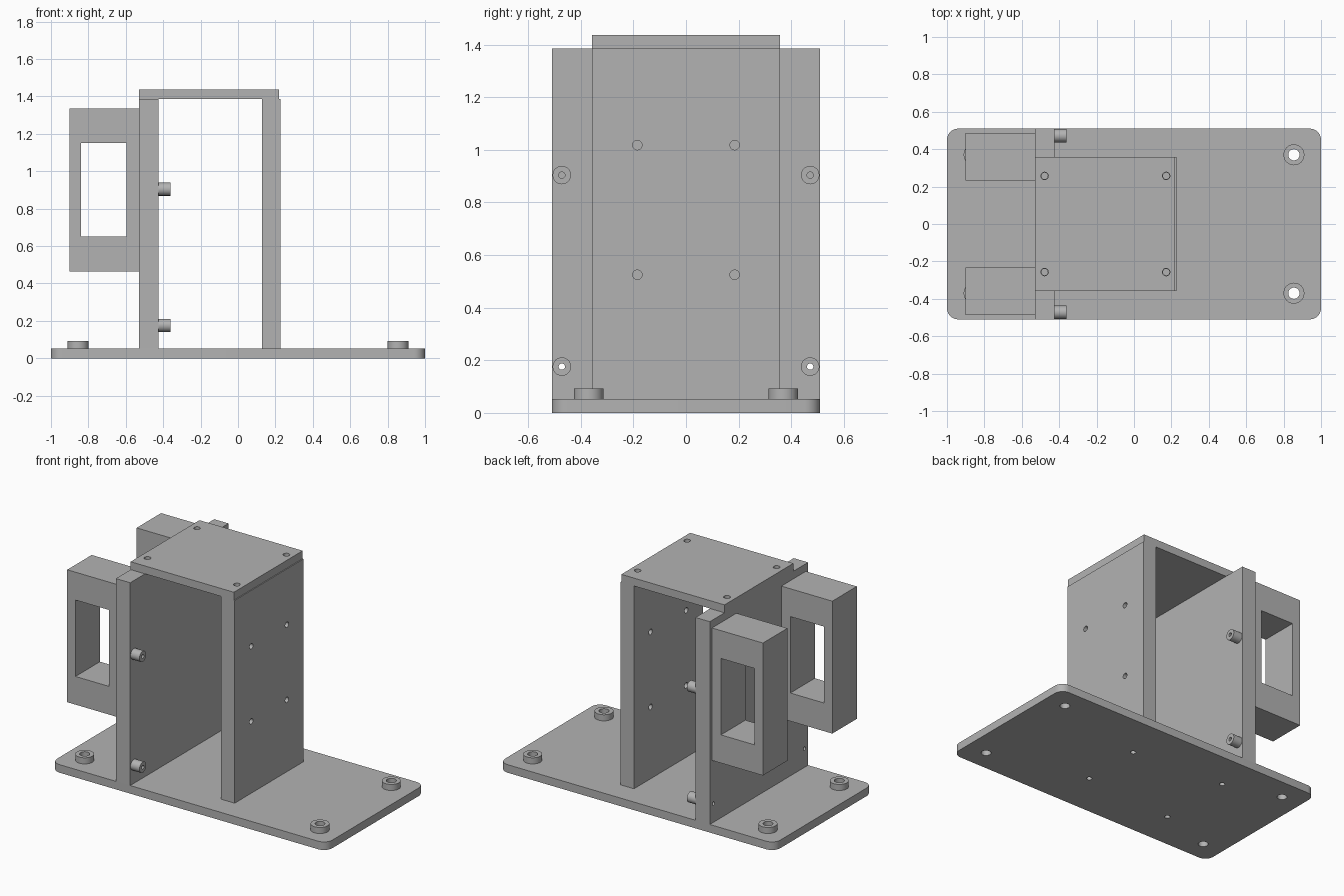
import bpy
import bmesh
import math
from mathutils import Matrix, Vector

cube = bpy.data.objects.get("Cube")
if cube:
    bpy.data.objects.remove(cube, do_unlink=True)

GREY = 0.45
grey = bpy.data.materials.new("plain grey")
grey.use_nodes = True
grey.diffuse_color = (GREY, GREY, GREY, 1)
grey.node_tree.nodes["Principled BSDF"].inputs["Base Color"].default_value = (GREY, GREY, GREY, 1)

TURN = {"x": Matrix.Rotation(math.pi / 2, 4, "Y"), "z": Matrix.Identity(4)}


def finish(bm, name):
    mesh = bpy.data.meshes.new(name)
    bm.to_mesh(mesh)
    bm.free()
    mesh.materials.append(grey)
    obj = bpy.data.objects.new(name, mesh)
    bpy.context.collection.objects.link(obj)
    return obj


def add_box(bm, lo, hi):
    lo, hi = Vector(lo), Vector(hi)
    place = Matrix.Translation((lo + hi) / 2) @ Matrix.Diagonal((*(hi - lo), 1))
    bmesh.ops.create_cube(bm, size=1, matrix=place)


def add_rod(bm, centre, radius, length, axis):
    bmesh.ops.create_cone(bm, cap_ends=True, segments=32, radius1=radius, radius2=radius,
                          depth=length, matrix=Matrix.Translation(centre) @ TURN[axis])


def box(name, lo, hi, corner=0):
    bm = bmesh.new()
    add_box(bm, lo, hi)
    if corner:
        upright = [e for e in bm.edges if abs(e.verts[0].co.z - e.verts[1].co.z) > 1e-4]
        bmesh.ops.bevel(bm, geom=upright, offset=corner, segments=8, profile=0.5, affect="EDGES")
    return finish(bm, name)


def rod(name, centre, radius, length, axis):
    bm = bmesh.new()
    add_rod(bm, centre, radius, length, axis)
    return finish(bm, name)


def cut(obj, holes=(), boxes=()):
    """Remove round holes (centre, radius, length, axis) and boxes (lo, hi)."""
    bm = bmesh.new()
    for hole in holes:
        add_rod(bm, *hole)
    for lo, hi in boxes:
        add_box(bm, lo, hi)
    cutter = finish(bm, "cutter")
    cutter.hide_render = True
    mod = obj.modifiers.new("holes", "BOOLEAN")
    mod.operation = "DIFFERENCE"
    mod.solver = "EXACT"
    mod.object = cutter
    select(obj)
    bpy.ops.object.modifier_apply(modifier=mod.name)
    bpy.data.objects.remove(cutter, do_unlink=True)


def select(obj):
    bpy.ops.object.select_all(action="DESELECT")
    obj.select_set(True)
    bpy.context.view_layer.objects.active = obj


SIDES = (-1, 1)
FLOOR, WALL_TOP, ROOF = 0.053, 1.385, 1.437
DEPTH, NARROW = 0.51, 0.357
parts = []

# Screw positions
feet = [(x * 0.855, y * 0.37) for x in SIDES for y in SIDES]
base_screws = [(x, s * y) for x, y in ((0.18, 0.206), (-0.478, 0.257)) for s in SIDES]
roof_screws = [(x, s * 0.257) for x in (-0.478, 0.172) for s in SIDES]
pegs = [(s * 0.472, z) for s in SIDES for z in (0.176, 0.904)]
panel_holes = [(s * 0.185, z) for s in SIDES for z in (0.525, 1.018)]

# Base plate with rounded corners
base = box("base_plate", (-1, -DEPTH, 0), (1, DEPTH, FLOOR), corner=0.06)
cut(base, [((x, y, 0), 0.03, 0.3, "z") for x, y in feet]
    + [((x, y, 0), 0.017, 0.3, "z") for x, y in base_screws])
parts.append(base)

# Raised collars around the corner holes
for x, y in feet:
    collar = rod("corner_collar", (x, y, FLOOR + 0.02), 0.056, 0.04, "z")
    cut(collar, [((x, y, FLOOR), 0.03, 0.3, "z")])
    parts.append(collar)

# Wide wall with peg holes and blind screw holes in its ends
wide = box("wide_wall", (-0.53, -DEPTH, FLOOR), (-0.426, DEPTH, WALL_TOP))
cut(wide, [((-0.48, y, z), 0.012, 0.4, "x") for y, z in pegs]
    + [((x, y, z), 0.017, 0.2, "z") for x, y in roof_screws[:2] for z in (FLOOR, WALL_TOP)])
parts.append(wide)

# Narrow wall with four through holes
narrow = box("narrow_wall", (0.128, -NARROW, FLOOR), (0.226, NARROW, WALL_TOP))
cut(narrow, [((0.18, y, z), 0.018, 0.4, "x") for y, z in panel_holes]
    + [((x, y, FLOOR), 0.017, 0.2, "z") for x, y in base_screws[:2]]
    + [((x, y, WALL_TOP), 0.017, 0.2, "z") for x, y in roof_screws[2:]])
parts.append(narrow)

# Top plate
roof = box("top_plate", (-0.53, -NARROW, WALL_TOP), (0.22, NARROW, ROOF))
cut(roof, [((x, y, ROOF), 0.02, 0.3, "z") for x, y in roof_screws])
parts.append(roof)

# Hollow pegs on the inner face of the wide wall
for y, z in pegs:
    peg = rod("peg", (-0.394, y, z), 0.035, 0.066, "x")
    cut(peg, [((-0.394, y, z), 0.012, 0.3, "x")])
    parts.append(peg)

# Window-frame handles on the outer face
for s in SIDES:
    y0, y1 = sorted((s * 0.233, s * 0.487))
    handle = box("handle_frame", (-0.9, y0, 0.465), (-0.53, y1, 1.335))
    cut(handle, boxes=[((-0.84, y0 - 0.1, 0.65), (-0.595, y1 + 0.1, 1.152))])
    parts.append(handle)

for part in parts:
    select(part)
    bpy.ops.object.shade_smooth_by_angle(angle=math.radians(30))
